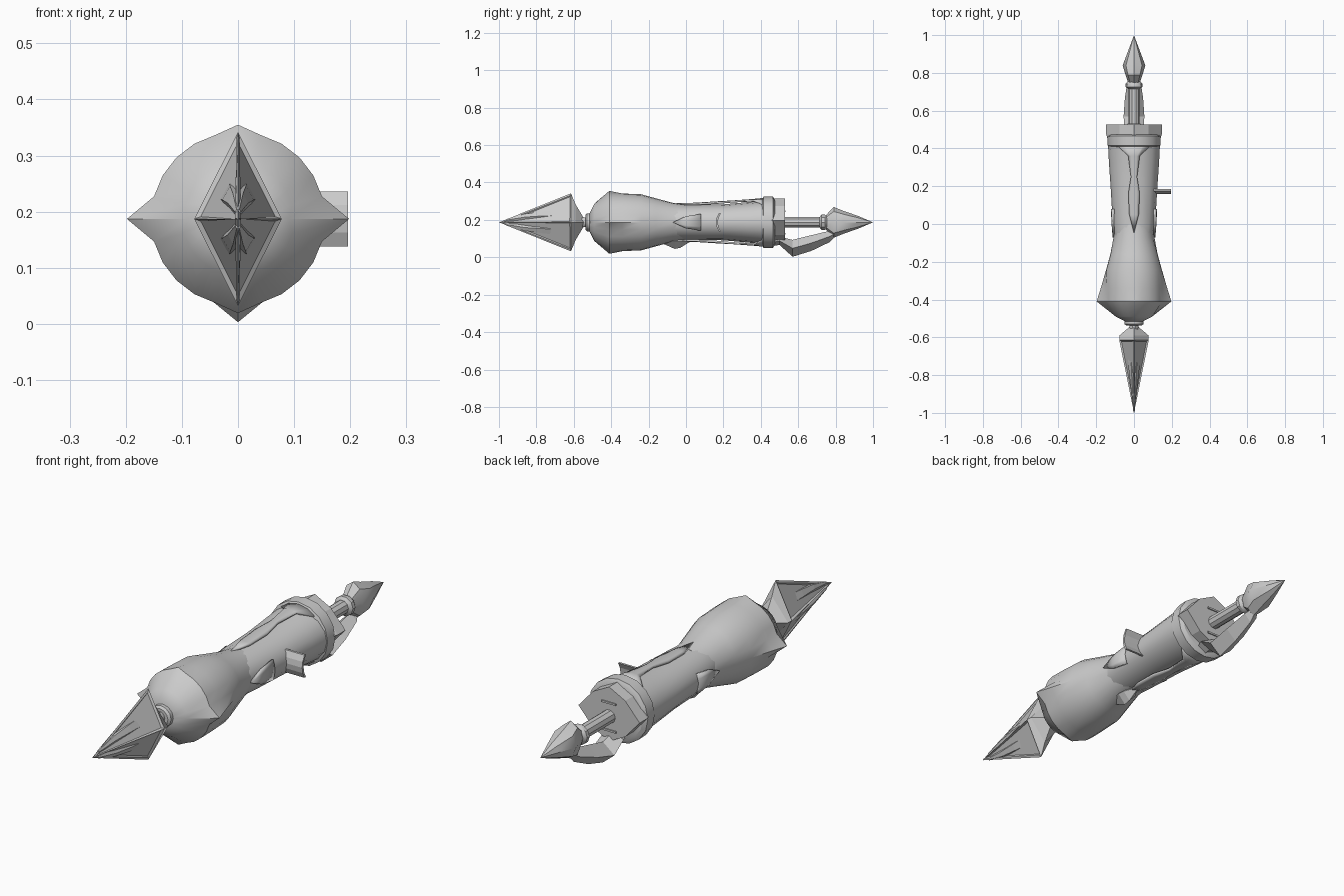
import bpy, bmesh, math

if "Cube" in bpy.data.objects:
    bpy.data.objects.remove(bpy.data.objects["Cube"])

CZ = 0.187  # height of the long axis
grey = bpy.data.materials.new("grey")
grey.diffuse_color = (0.6, 0.6, 0.6, 1)
grey.use_nodes = True
grey.node_tree.nodes["Principled BSDF"].inputs["Base Color"].default_value = grey.diffuse_color


def finish(name, bm, smooth=None):
    bmesh.ops.recalc_face_normals(bm, faces=bm.faces)
    me = bpy.data.meshes.new(name)
    bm.to_mesh(me)
    bm.free()
    me.materials.append(grey)
    ob = bpy.data.objects.new(name, me)
    bpy.context.collection.objects.link(ob)
    if smooth:
        bpy.ops.object.select_all(action='DESELECT')
        ob.select_set(True)
        bpy.context.view_layer.objects.active = ob
        bpy.ops.object.shade_smooth_by_angle(angle=math.radians(smooth))
    return ob


def loft(name, rings, n, smooth=None, groove=None):
    """Rings along y: (y, side radius, vertical radius, diagonal radius, centre z)."""
    bm = bmesh.new()
    loops = []
    for ring in rings:
        y, rx, rz = ring[:3]
        rd = ring[3] if len(ring) > 3 else None
        cz = ring[4] if len(ring) > 4 else CZ
        loop = []
        for i in range(n):
            a = 2 * math.pi * i / n
            sx, sz = (rx, rz) if rd is None or i % (n // 4) == 0 else (rd, rd)
            loop.append(bm.verts.new((sx * math.cos(a), y, cz + sz * math.sin(a))))
        loops.append(loop)
    for a, b in zip(loops, loops[1:]):
        for i in range(n):
            j = (i + 1) % n
            bm.faces.new((a[i], a[j], b[j], b[i]))
    bm.faces.new(loops[0])
    bm.faces.new(loops[-1])
    bmesh.ops.remove_doubles(bm, verts=bm.verts, dist=0.0005)
    if groove:
        # recessed panels on the long front faces
        bmesh.ops.recalc_face_normals(bm, faces=bm.faces)
        front = [f for f in bm.faces if f.calc_center_median().y < -.7 and f.calc_area() > .001]
        bmesh.ops.inset_individual(bm, faces=front, thickness=groove, depth=-groove * .6)
    return finish(name, bm, smooth)


def box(name, x, y, z, sx, sy, sz):
    bm = bmesh.new()
    bmesh.ops.create_cube(bm, size=1)
    for v in bm.verts:
        v.co = (x + v.co.x * sx, y + v.co.y * sy, z + v.co.z * sz)
    return finish(name, bm)


# round bulb with four local points
loft("bulb", [(-0.515, .045, .05, .05), (-0.49, .09, .1, .1), (-0.41, .198, .168, .155),
              (-0.34, .176, .154, .154), (-0.24, .147, .15, .15), (-0.16, .125, .128, .128),
              (-0.07, .108, .104, .104), (0.0, .1, .094, .094)], 24, 35)

# slim handle, wider than tall, flaring to the rear
loft("handle", [(-.09, .1, .094), (0, .112, .094), (.2, .124, .096), (.33, .133, .108),
                (.43, .138, .118)], 16, 35)


# pointed armour leaves above and below the handle
def leaf(name, mid, stations):
    bm = bmesh.new()
    rows = []
    for y, r, half in stations:
        row = []
        for k in range(-2, 3):
            a = math.radians(mid + half * k / 2)
            row.append(bm.verts.new((r * math.cos(a), y, CZ + r * math.sin(a))))
        rows.append(row)
    for a, b in zip(rows, rows[1:]):
        for k in range(4):
            bm.faces.new((a[k], a[k + 1], b[k + 1], b[k]))
    bmesh.ops.remove_doubles(bm, verts=bm.verts, dist=0.0005)
    ob = finish(name, bm, 35)
    mod = ob.modifiers.new("thickness", 'SOLIDIFY')
    mod.thickness = 0.01
    mod.offset = 0


for side, mid in (("top", 90), ("bottom", 270)):
    leaf(side + "_leaf", mid, [(-.05, .097, 0), (.05, .1, 14), (.16, .107, 16),
                               (.25, .112, 8), (.36, .12, 14), (.42, .126, 45)])
# small leaf tips overlapping the bulb at the sides
for side, mid in (("right", 0), ("left", 180)):
    leaf(side + "_leaf", mid, [(-.07, .108, 0), (0, .114, 16), (.08, .117, 22)])

# rear collar and four-pointed end block
loft("collar", [(.405, .12, .12), (.415, .14, .137), (.465, .142, .138), (.475, .125, .12)], 16, 30)
loft("end_block", [(.46, .142, .116, .108, .197), (.475, .147, .118, .11, .197),
                   (.528, .147, .118, .11, .197)], 8)
for s in (-1, 1):
    box("end_slat", 0, .529, CZ + s * .06, .07, .008, .008)

# rear rod with faceted spear tip
loft("rod", [(.52, .03, .029), (.73, .03, .029)], 10, 35)
loft("rod_collar", [(.715, .03, .03), (.725, .045, .043), (.742, .045, .043), (.755, .034, .034)], 10, 35)
loft("rear_tip", [(.745, .03, .035), (.79, .045, .082), (.84, .06, .062), (.92, .03, .034),
                  (1.0, 0, 0)], 8, 35)

# keeled claw hanging under the rod
loft("claw", [(.42, .02, .015, None, .07), (.50, .05, .022, None, .088),
              (.57, .055, .045, None, .048), (.67, .048, .042, None, .076),
              (.77, .032, .03, None, .112), (.82, .004, .004, None, .143)], 4)

# thin curved fin on the right
bm = bmesh.new()
rows = []
for k in range(5):
    t = k / 2 - 1
    y = .16 + .016 * t * t
    z = CZ + .049 * t
    rows.append([bm.verts.new(c) for c in ((.1, y, z), (.196, y, z),
                                           (.196, y + .01, z), (.1, y + .01, z))])
for a, b in zip(rows, rows[1:]):
    for i in range(4):
        j = (i + 1) % 4
        bm.faces.new((a[i], a[j], b[j], b[i]))
bm.faces.new(rows[0])
bm.faces.new(rows[-1])
finish("side_fin", bm)

# small keel under the handle
loft("keel", [(-.14, .012, .005, None, .085), (-.06, .036, .04, None, .085),
              (-.03, .032, .034, None, .085), (.02, .005, .008, None, .09)], 4)

# neck ring between bulb and spearhead
loft("neck_ring", [(-.538, .04, .038), (-.53, .05, .048), (-.515, .05, .048), (-.505, .04, .04)], 12, 35)
loft("neck", [(-.60, .025, .03), (-.51, .025, .025)], 10, 35)

# diamond spearhead with recessed panels
loft("spearhead", [(-1.0, 0, 0), (-.615, .078, .155), (-.59, .077, .095),
                   (-.545, .024, .02)], 4, groove=.012)
# jaws bulging from its upper and lower edges
for s in (-1, 1):
    loft("jaw", [(-.96, .005, .006, None, CZ + s * .012), (-.86, .018, .02, None, CZ + s * .028),
                 (-.77, .028, .028, None, CZ + s * .034), (-.69, .033, .036, None, CZ + s * .036)], 6)
